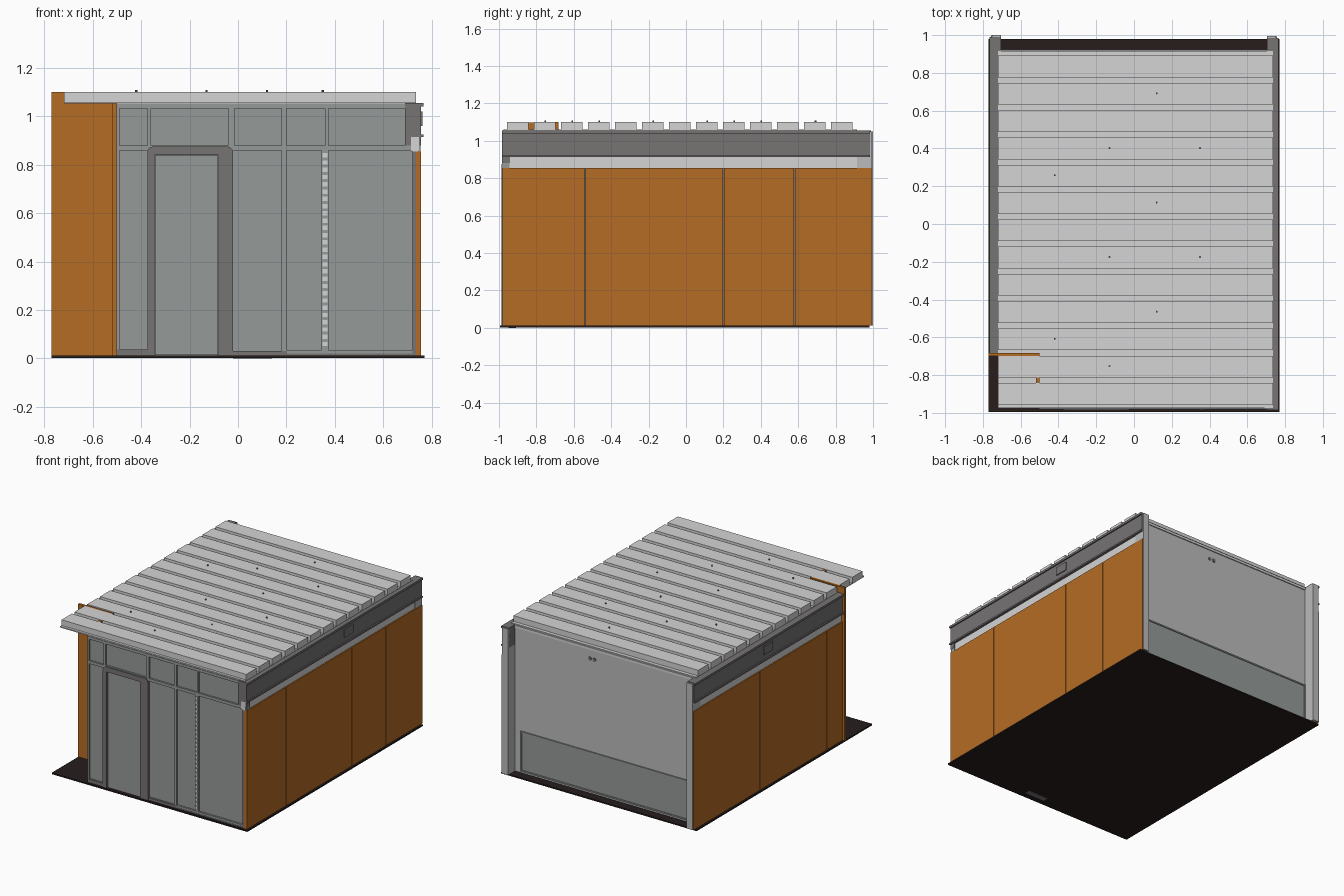
import bpy, bmesh, math

if "Cube" in bpy.data.objects:
    bpy.data.objects.remove(bpy.data.objects["Cube"])

def mat(name, r, g, b):
    m = bpy.data.materials.new(name)
    m.diffuse_color = (r, g, b, 1)
    m.use_nodes = True
    m.node_tree.nodes["Principled BSDF"].inputs["Base Color"].default_value = m.diffuse_color
    return m

ORANGE = mat("orange_panel", .46, .15, .018)
LIGHT = mat("light_grey_metal", .66, .66, .66)
WALL = mat("wall_grey", .50, .50, .50)
GLASS = mat("grey_green_glass", .30, .325, .315)
FRAME = mat("dark_grey_frame", .185, .172, .175)
FLOOR = mat("dark_brown_floor", .02, .012, .012)

def finish(name, bm, m):
    bmesh.ops.recalc_face_normals(bm, faces=bm.faces)
    me = bpy.data.meshes.new(name)
    bm.to_mesh(me)
    bm.free()
    me.materials.append(m)
    ob = bpy.data.objects.new(name, me)
    bpy.context.collection.objects.link(ob)
    return ob

def boxes(name, m, *ranges):
    """One object from boxes given as (x0, x1, y0, y1, z0, z1)."""
    bm = bmesh.new()
    for x0, x1, y0, y1, z0, z1 in ranges:
        vs = bmesh.ops.create_cube(bm, size=1)["verts"]
        for v in vs:
            v.co = (x1 if v.co.x > 0 else x0, y1 if v.co.y > 0 else y0,
                    z1 if v.co.z > 0 else z0)
    return finish(name, bm, m)

def extrude(name, m, pts, vec):
    """Solid made by sweeping a flat outline along vec."""
    bm = bmesh.new()
    f = bm.faces.new([bm.verts.new(p) for p in pts])
    r = bmesh.ops.extrude_face_region(bm, geom=[f])
    bmesh.ops.translate(bm, vec=vec, verts=[g for g in r["geom"]
                        if isinstance(g, bmesh.types.BMVert)])
    return finish(name, bm, m)

def discs(name, m, spots, radius, depth, along_y=False):
    bm = bmesh.new()
    for p in spots:
        vs = bmesh.ops.create_cone(bm, cap_ends=True, segments=10, radius1=radius,
                                   radius2=radius, depth=depth)["verts"]
        for v in vs:
            x, y, z = v.co
            v.co = (x + p[0], z + p[1], y + p[2]) if along_y else (x + p[0], y + p[1], z + p[2])
    return finish(name, bm, m)

# floor slab with a small plate underneath
boxes("floor", FLOOR, (-.77, .77, -.995, .98, .002, .012))
boxes("floor_under_plate", FRAME, (-.02, .14, -.95, -.91, 0, .004))

# ribbed roof: a stepped profile swept across x
STEP, FIRST, RIB = .1444, -.957, .115
prof = [(-.975, 1.052), (-.975, 1.06)]
for i in range(13):
    a = FIRST + i * STEP
    prof += [(a, 1.06), (a, 1.1), (a + RIB, 1.1), (a + RIB, 1.06)]
prof += [(.915, 1.06), (.915, 1.052)]
extrude("ribbed_roof", LIGHT, [(-.72, y, z) for y, z in prof], (1.455, 0, 0))
discs("roof_pins", FRAME, [(x, FIRST + i * STEP + .06, 1.103) for x, i in
      ((-.42, 2), (-.42, 8), (-.13, 1), (-.13, 5), (-.13, 9), (.12, 3), (.12, 7),
       (.12, 11), (.35, 5), (.35, 9))], .005, .012)

# long side walls: orange panels with joints, light strip, beam, back post
for side, s, y0, y1, joints in (("right", 1, -.985, .995, (-.54, .2, .58)),
                                ("left", -1, -.685, 1.0, (-.5, .25))):
    def sb(name, m, *rs):
        return boxes(f"{side}_{name}", m, *[(min(s*a, s*b), max(s*a, s*b), c, d, e, f)
                                            for a, b, c, d, e, f in rs])
    cuts = [y0, *joints, y1]
    sb("wall_panels", ORANGE, *[(.735, .757, a + .003, b - .003, .012, .855)
                                for a, b in zip(cuts, cuts[1:])])
    sb("wall_core", FRAME, (.722, .74, y0 + .004, y1 - .004, .012, .86))
    sb("light_strip", LIGHT, (.715, .748, y0, y1 - .01, .855, .915))
    sb("beam", FRAME, (.705, .757, y0, y1 - .01, .915, 1.045),
       (.705, .766, y0, y1 - .01, .914, .925),
       (.705, .766, y0, y1 - .01, 1.04, 1.055))
    sb("beam_plate", FRAME, (.75, .763, .11, .21, .96, 1.02))
    sb("back_post", WALL, (.705, .753, .915, y1 + .0, .012, 1.05))

# recessed corner: cross wall and its return wall
boxes("corner_cross_wall", ORANGE, (-.77, -.5, -.698, -.682, .012, 1.1))
boxes("corner_return_wall", ORANGE, (-.518, -.5, -.945, -.685, .012, 1.098))

# front glazing: glass sheet plus bars standing slightly proud
GY0, GY1 = -.978, -.945
boxes("front_glass", GLASS, (-.497, .75, -.966, -.95, .012, 1.05))
uprights = [(-.502, -.49, .012, 1.05), (-.375, -.36, .87, 1.05), (-.04, -.015, .87, 1.05),
            (.18, .2, .012, 1.05), (.345, .373, .03, .87), (.36, .373, .87, 1.05),
            (.74, .755, .012, .88)]
rails = [(-.5, .755, .858, .879), (-.5, .7, 1.032, 1.052), (.2, .755, .012, .034)]
boxes("front_glazing_bars", GLASS,
      *[(a, b, GY0, GY1, c, d) for a, b, c, d in uprights],
      *[(a, b, GY0 - .001, GY1, c, d) for a, b, c, d in rails])
boxes("front_base_rail", FRAME, (-.5, -.36, GY0 - .002, GY1, .012, .036),
      (-.06, .2, GY0 - .002, GY1, .012, .03), (.2, .755, GY0 - .003, GY1, .012, .02))
boxes("front_beam_end", FRAME, (.69, .757, GY0 - .005, GY1, .88, 1.055))
boxes("front_hinge_strip", LIGHT, *[(.349, .369, GY0 - .004, GY0, .05 + i * .03, .068 + i * .03)
                                    for i in range(27)])

# door frame: an upside-down U with rounded outer corners
def corner(cx, cz, r, a0):
    return [(cx + r * math.cos(math.radians(a0 - t)), cz + r * math.sin(math.radians(a0 - t)))
            for t in range(0, 91, 18)]
outline = [(-.375, .012)] + corner(-.35, .85, .025, 180) + corner(-.045, .85, .025, 90) + [
    (-.02, .012), (-.08, .012), (-.08, .84), (-.345, .84), (-.345, .012)]
extrude("door_frame", FRAME, [(x, -.986, z) for x, z in outline], (0, .04, 0))
boxes("door_leaf", GLASS, (-.343, -.082, -.974, -.955, .014, .838))

# back wall with low glazed panel, rim and small vents
boxes("back_wall", WALL, (-.72, .73, .897, .915, .012, 1.052))
boxes("back_top_trim", LIGHT, (-.705, .705, .915, .922, 1.035, 1.052))
boxes("back_low_panel", GLASS, (-.7, .65, .91, .919, .035, .3))
boxes("back_panel_rim", GLASS, (-.705, .655, .915, .924, .3, .31),
      (-.705, .655, .915, .924, .025, .035), (.65, .66, .915, .924, .025, .31),
      (-.705, -.695, .915, .924, .025, .31))
discs("back_vents", FRAME, [(.08, .916, .97), (.115, .916, .97)], .013, .008, True)
